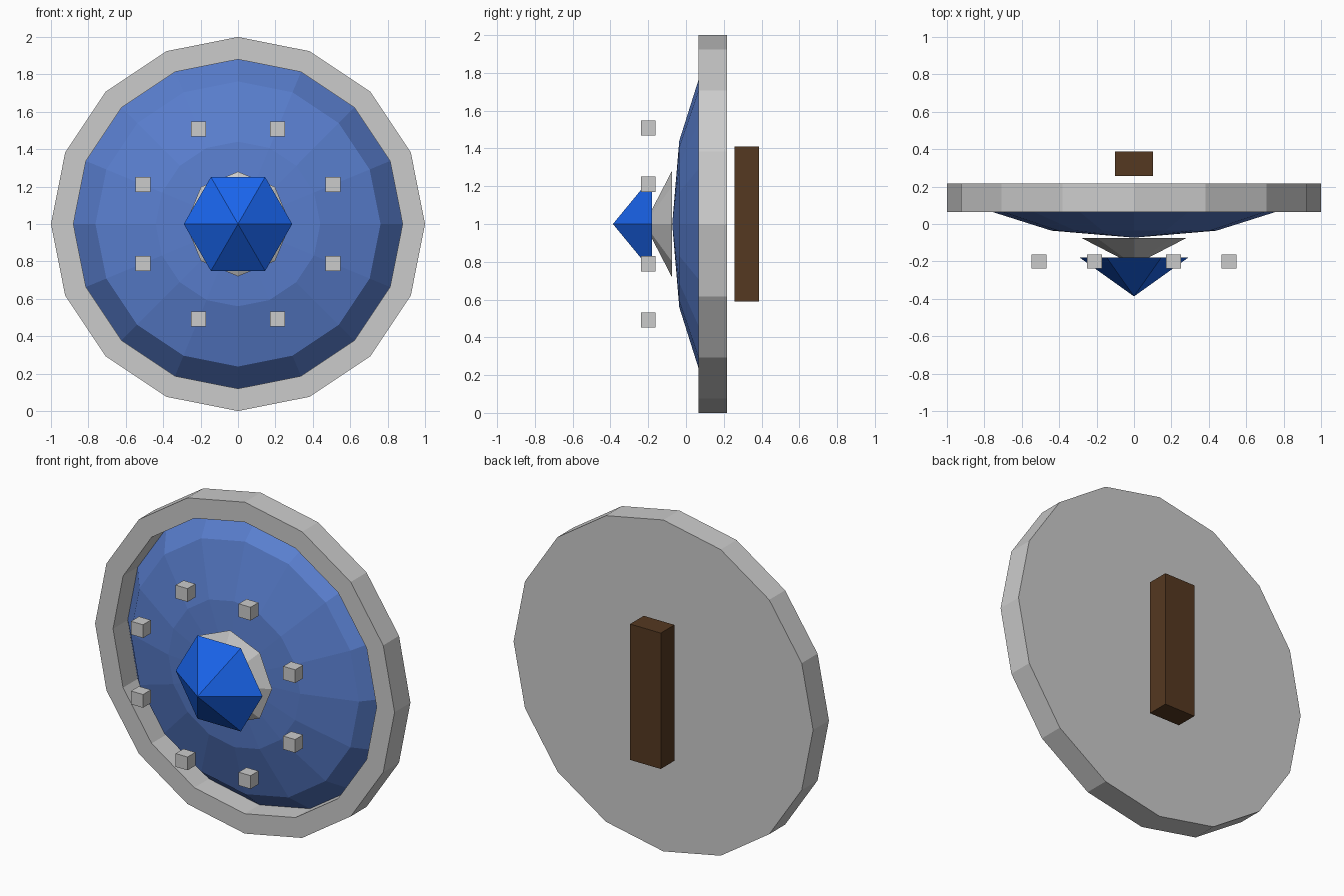
import bpy, bmesh, math

if "Cube" in bpy.data.objects:
    bpy.data.objects.remove(bpy.data.objects["Cube"])


def material(name, rgb):
    m = bpy.data.materials.new(name)
    m.diffuse_color = (*rgb, 1)
    m.use_nodes = True
    m.node_tree.nodes["Principled BSDF"].inputs["Base Color"].default_value = m.diffuse_color
    return m


def finish(name, bm, mat=None):
    bmesh.ops.recalc_face_normals(bm, faces=bm.faces)
    me = bpy.data.meshes.new(name)
    bm.to_mesh(me)
    bm.free()
    ob = bpy.data.objects.new(name, me)
    bpy.context.collection.objects.link(ob)
    if mat:
        me.materials.append(mat)
    return ob


def lathe(name, profile, sides, mat=None, turn=0.0):
    """Revolve (radius, y) points around the shield's axis (y, at z = 1)."""
    bm = bmesh.new()
    rings = []
    for r, y in profile:
        n = 1 if r == 0 else sides
        angles = [turn + 2 * math.pi * i / sides for i in range(n)]
        rings.append([bm.verts.new((r * math.sin(a), y, 1 + r * math.cos(a))) for a in angles])
    for a, b in zip(rings, rings[1:]):
        for i in range(sides):
            j = (i + 1) % sides
            quad = [a[i % len(a)], a[j % len(a)], b[j % len(b)], b[i % len(b)]]
            bm.faces.new(list(dict.fromkeys(quad)))
    return finish(name, bm, mat)


def box(name, centre, size, mat=None):
    bm = bmesh.new()
    bmesh.ops.create_cube(bm, size=1)
    for v in bm.verts:
        v.co = [c + s * p for c, s, p in zip(centre, size, v.co)]
    return finish(name, bm, mat)


face_blue = material("face_blue", (0.10, 0.21, 0.62))
gem_blue = material("gem_blue", (0.01, 0.13, 0.85))
wood = material("wood", (0.09, 0.04, 0.015))

# Rim with recessed front and closed back
lathe("rim", [(0, 0.205), (0.88, 0.205), (0.88, 0.065), (1, 0.065), (1, 0.216), (0, 0.216)], 16)

# Domed face: half of a squashed sphere
dome = [(0.88 * math.sin(t), 0.205 - 0.278 * math.cos(t))
        for t in (0, math.pi / 6, math.pi / 3, math.pi / 2)]
lathe("domed_face", dome, 16, face_blue)

# Central boss cone and gem
lathe("boss", [(0, -0.075), (0.28, -0.075), (0, -0.22)], 8)
lathe("gem", [(0, -0.18), (0.29, -0.18), (0, -0.387)], 6, gem_blue, math.pi / 6)

# Ring of studs
for i in range(8):
    a = math.radians(22.5 + 45 * i)
    box(f"stud_{i + 1}", (0.55 * math.cos(a), -0.2, 1 + 0.55 * math.sin(a)), (0.08, 0.075, 0.08))

# Handle behind the shield
box("handle", (0, 0.322, 1), (0.205, 0.13, 0.82), wood)
